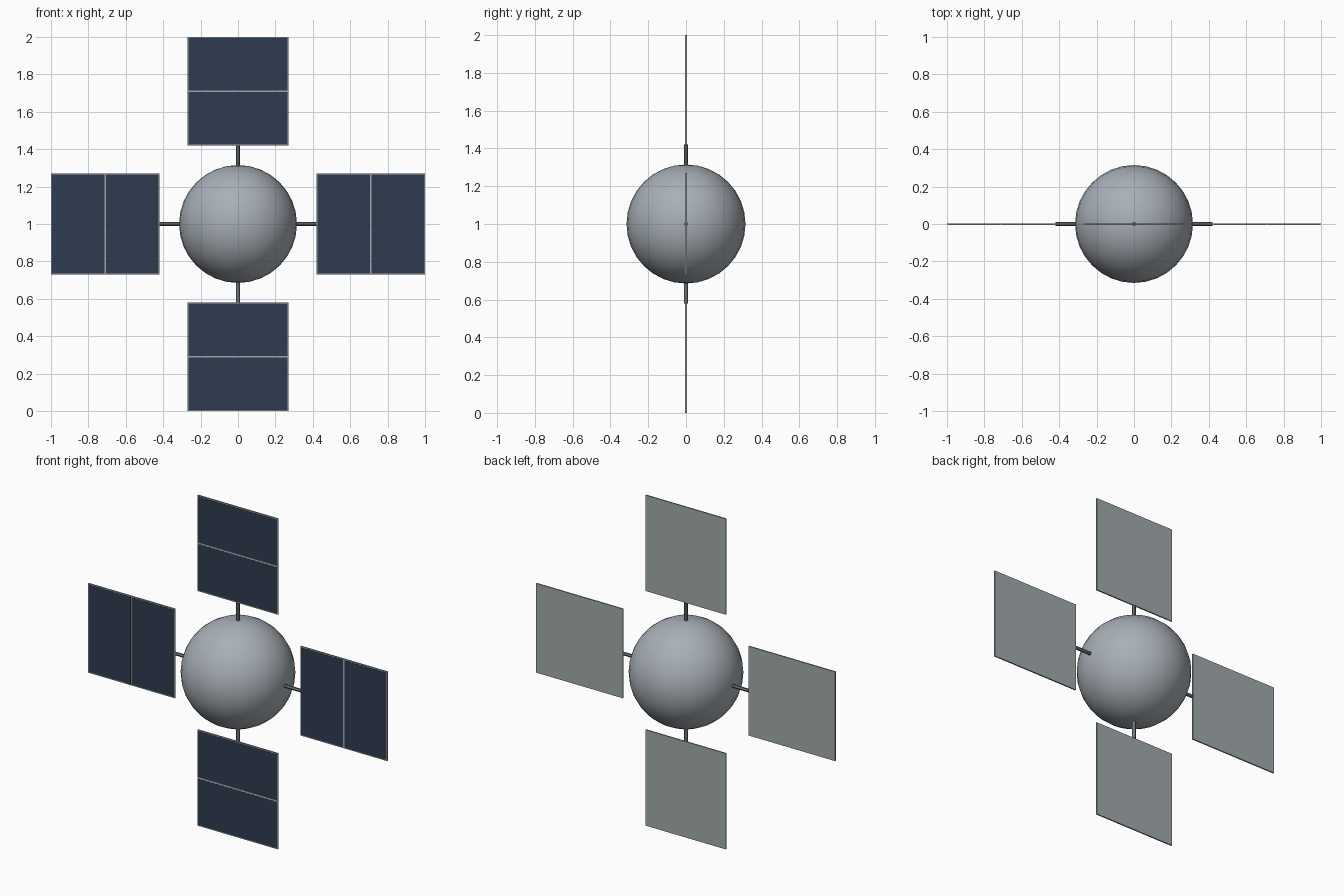
import bpy
import math
from mathutils import Matrix, Vector

if "Cube" in bpy.data.objects:
    bpy.data.objects.remove(bpy.data.objects["Cube"], do_unlink=True)

CENTRE = Vector((0, 0, 1))
RADIUS = 0.315
INNER, OUTER = 0.42, 1.0      # radial extent of each panel
WIDTH, THICK = 0.54, 0.008
BORDER, GAP = 0.006, 0.01     # frame showing around and between the cells


def material(name, colour):
    mat = bpy.data.materials.new(name)
    mat.use_nodes = True
    rgba = (*colour, 1)
    mat.diffuse_color = rgba
    mat.node_tree.nodes["Principled BSDF"].inputs["Base Color"].default_value = rgba
    return mat


HULL = material("hull grey", (0.39, 0.43, 0.47))
FRAME = material("frame grey", (0.36, 0.40, 0.41))
CELL = material("cell navy", (0.026, 0.044, 0.078))
STRUT = material("strut grey", (0.16, 0.18, 0.20))


def finish(name, mat, matrix=None):
    obj = bpy.context.object
    obj.name = name
    obj.data.materials.append(mat)
    if matrix:
        obj.data.transform(matrix)
    return obj


def box(name, mat, lo, hi, matrix):
    lo, hi = Vector(lo), Vector(hi)
    bpy.ops.mesh.primitive_cube_add(size=1)
    shape = Matrix.Translation((lo + hi) / 2) @ Matrix.Diagonal((*(hi - lo), 1))
    return finish(name, mat, matrix @ shape)


# Round body
bpy.ops.mesh.primitive_uv_sphere_add(segments=32, ring_count=16, radius=RADIUS, location=CENTRE)
finish("body", HULL)
bpy.ops.object.shade_smooth()

# Four arms, each built pointing up and turned about the y axis
for i, side in enumerate(("top", "left", "bottom", "right")):
    turn = Matrix.Translation(CENTRE) @ Matrix.Rotation(i * math.pi / 2, 4, "Y")

    # Strut from inside the body to the panel edge
    start = RADIUS - 0.03
    bpy.ops.mesh.primitive_cylinder_add(vertices=12, radius=0.01, depth=INNER - start)
    finish(side + "_strut", STRUT, turn @ Matrix.Translation((0, 0, (start + INNER) / 2)))
    bpy.ops.object.shade_smooth_by_angle()

    # Panel frame
    half, front = WIDTH / 2, -THICK / 2
    box(side + "_panel", FRAME, (-half, front, INNER), (half, -front, OUTER), turn)

    # Two dark cells on the front face
    middle = (INNER + OUTER) / 2
    spans = {"inner": (INNER + BORDER, middle - GAP / 2),
             "outer": (middle + GAP / 2, OUTER - BORDER)}
    for part, (low, high) in spans.items():
        box(f"{side}_{part}_cell", CELL,
            (BORDER - half, front - 0.001, low), (half - BORDER, front + 0.001, high), turn)
